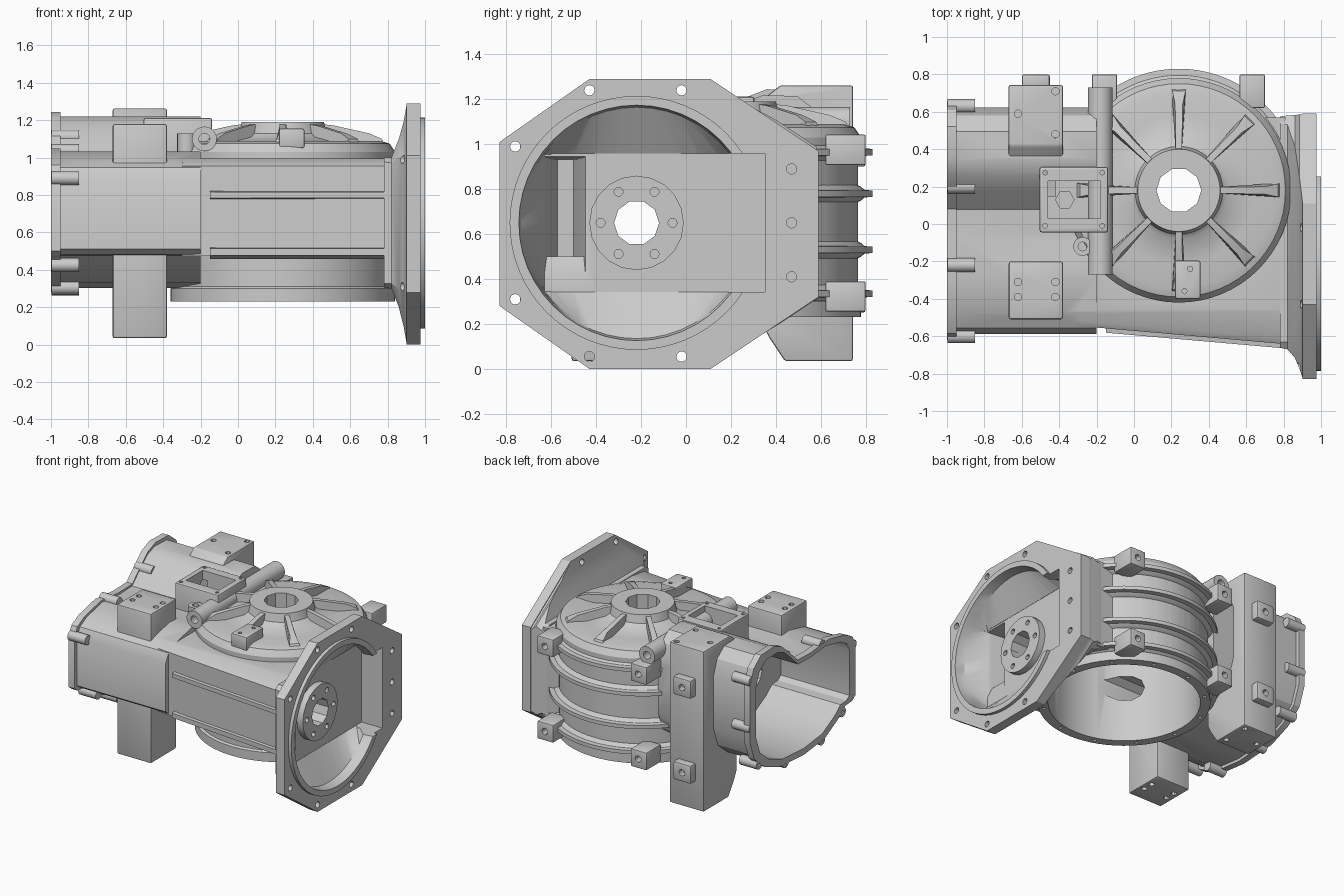
import bpy, bmesh, math
from mathutils import Vector

if "Cube" in bpy.data.objects:
    bpy.data.objects.remove(bpy.data.objects["Cube"])


def place(u, v, t, axis):
    return Vector({'X': (t, u, v), 'Y': (u, t, v), 'Z': (u, v, t)}[axis])


def ring(pts, t, axis='X'):
    return [place(u, v, t, axis) for u, v in pts]


def circle(cu, cv, r, n, start=0.0, sweep=2 * math.pi):
    return [(cu + r * math.cos(start + sweep * i / n), cv + r * math.sin(start + sweep * i / n)) for i in range(n)]


def rect(u0, u1, v0, v1):
    return [(u0, v0), (u1, v0), (u1, v1), (u0, v1)]


def loft(name, *stacks, bevel=0):
    """Each stack is a list of rings with equal counts, skinned and capped."""
    bm = bmesh.new()
    for rings in stacks:
        vs = [[bm.verts.new(p) for p in r] for r in rings]
        n = len(vs[0])
        for a, b in zip(vs, vs[1:]):
            for i in range(n):
                bm.faces.new((a[i], a[(i + 1) % n], b[(i + 1) % n], b[i]))
        bm.faces.new(vs[0][::-1])
        bm.faces.new(vs[-1])
    bmesh.ops.recalc_face_normals(bm, faces=bm.faces[:])
    if bevel:
        bmesh.ops.bevel(bm, geom=bm.edges[:], offset=bevel, segments=2, profile=0.5, affect='EDGES')
    me = bpy.data.meshes.new(name)
    bm.to_mesh(me)
    bm.free()
    ob = bpy.data.objects.new(name, me)
    bpy.context.collection.objects.link(ob)
    return ob


def prism(name, pts, a, b, axis='X', bevel=0):
    return loft(name, [ring(pts, a, axis), ring(pts, b, axis)], bevel=bevel)


def rods(name, centres, r, a, b, axis='X', n=12):
    return loft(name, *[[ring(circle(u, v, r, n), t, axis) for t in (a, b)] for u, v in centres])


def boxes(name, *bounds, bevel=0):
    return loft(name, *[[ring(rect(x0, x1, y0, y1), z, 'Z') for z in (z0, z1)]
                        for x0, x1, y0, y1, z0, z1 in bounds], bevel=bevel)


def boolean(ob, other, op='DIFFERENCE'):
    m = ob.modifiers.new('bool', 'BOOLEAN')
    m.object, m.operation, m.solver = other, op, 'EXACT'
    bpy.context.view_layer.objects.active = ob
    bpy.ops.object.modifier_apply(modifier=m.name)
    bpy.data.objects.remove(other)


CX, CY = 0.24, 0.18      # gear axis
SY, SZ = -0.22, 0.65     # input shaft axis

# round gear housing with domed top
dome = [(.6, .23), (.6, .3), (.585, .31), (.585, .98), (.6, .985), (.6, 1.03),
        (.57, 1.075), (.52, 1.09), (.4, 1.085), (.26, 1.11), (.235, 1.13), (.22, 1.19)]
casting = loft('main_casting', [ring(circle(CX, CY, r, 64), z, 'Z') for r, z in dome])

# hollow end: two-lobed outline in (y, z)
end = [(-.62, .5), (-.62, .89), (-.585, .96), (-.5, 1.005), (-.3, 1.05), (-.08, 1.03), (.08, 1.035), (.18, 1.13),
       (.27, 1.21), (.36, 1.245), (.52, 1.24), (.61, 1.17), (.655, 1.05), (.655, .62), (.6, .47), (.48, .37),
       (.3, .3), (0, .28), (-.25, .31), (-.42, .4), (-.5, .465), (-.58, .47)]


def end_scaled(f):
    return [(.02 + (y - .02) * f, .72 + (z - .72) * f) for y, z in end]


# octagonal sections of the bell
def octagon(y0, y1, z0, z1, t):
    a, b, c, d = .40 * t, .28 * t, .48 * t, .32 * t
    return [(y0 + a, z0), (y1 - c, z0), (y1, z0 + d), (y1, z1 - d),
            (y1 - c, z1), (y0 + a, z1), (y0, z1 - b), (y0, z0 + b)]


bell = [(.78, -.662, .575, .305, 1.0, .08), (.82, -.67, .58, .3, 1.0, .1), (.86, -.715, .583, .2, 1.1, .35),
        (.885, -.775, .585, .1, 1.19, .7), (.9, -.82, .588, .015, 1.275, .97),
        (.901, -.83, .59, 0, 1.29, 1), (.975, -.83, .59, 0, 1.29, 1)]


# tapered front wall of the shaft housing
def front(x):
    return -.56 - .1 * (x + .3) / 1.14


def wall(x):
    y = front(x) + .015
    return ring([(y, .475), (y, .955), (y + .03, .975), (-.46, .995), (.2, .995), (.2, .475)], x)


def front_rib(z, h):
    return [ring([(front(x) - .008, z - h), (front(x) - .008, z + h), (-.5, z + h + .02), (-.5, z - h - .02)], x)
            for x in (-.15, .83)]


rear_block = [(.44, .035), (.743, .035), (.743, 1.262), (.42, 1.262), (.34, 1.2), (.34, .2), (.37, .14)]
hoop = [(.58, -.04), (.6, -.03), (.615, -.017), (.65, -.014), (.65, .014), (.615, .017), (.6, .03), (.58, .04)]

solids = [
    prism('end_tube', end_scaled(.95), -.97, -.2),
    prism('end_flange', end, -1, -.95),
    loft('shaft_housing', [wall(-.3), wall(.84)]),
    loft('front_ribs', front_rib(.495, .018), front_rib(.8, .016)),
    boxes('corner', (.6, .81, .1, .57, .312, .99)),
    loft('bell', [ring(octagon(*s[1:]), s[0]) for s in bell]),
    rods('lip', [(SY, SZ)], .565, .96, 1.0, n=64),
    loft('hoops', *[[ring(circle(CX, CY, r, 48, 0, math.pi * 48 / 47), z + dz, 'Z') for r, dz in hoop]
                    for z in (.335, .53, .78, .965)]),
    prism('rear_mount', rear_block, -.67, -.38, bevel=.01),
    boxes('front_mount', (-.67, -.38, -.51, -.2, .035, .6), (-.67, -.38, -.51, -.2, .9, 1.18), bevel=.012),
    boxes('access_plate', (-.505, -.138, -.045, .305, .97, 1.212), bevel=.012),
]
for s in solids:
    boolean(casting, s, 'UNION')

# bell cavity changes from round to rectangular
rect_in = [(min(max(y, -.63), .31), min(max(z, .345), .955)) for y, z in circle(SY, SZ, .72, 48)]
cuts = [
    loft('gear_cavity', [ring(circle(CX, CY, r, 56), z, 'Z') for r, z in ((.53, .1), (.53, .95), (.25, 1.04))]),
    rods('gear_bore', [(CX, CY)], .12, .9, 1.3, 'Z', 10),
    prism('end_cavity', end_scaled(.885), -1.05, -.42),
    loft('bell_cavity', [ring(rect_in, .8), ring(circle(SY, SZ, .515, 48), .925), ring(circle(SY, SZ, .53, 48), 1.05)]),
    boxes('bell_pocket', (.8, 1.05, -.6, .352, .342, .958)),
    loft('side_pocket', [ring(rect(-.572, -.5, .5, .93), .45), ring(rect(-.62, -.455, .5, .94), .77),
                         ring(rect(-.64, -.44, .35, .95), .83)]),
    rods('shaft_bore', [(SY, SZ)], .1, -.6, .95, n=10),
    rods('bell_bolts', [(-.43, 1.24), (-.02, 1.24), (-.76, .99), (-.76, .31), (-.43, .055), (-.02, .055),
                        (.47, .41), (.47, .65), (.47, .89)], .023, .87, 1.05),
    rods('base_bolts', circle(CX, CY, .565, 12, .2), .014, .2, .28, 'Z', 8),
    boxes('access_opening', (-.46, -.18, .03, .23, 1.07, 1.3)),
    rods('hex_hole', [(-.37, .13)], .05, .98, 1.2, 'Z', 6),
    rods('plate_bolts', [(x, y) for x in (-.475, -.17) for y in (-.01, .275)], .013, 1.15, 1.3, 'Z', 8),
    rods('front_top_bolts', [(x, y) for x in (-.62, -.42) for y in (-.39, -.31)], .02, 1.1, 1.3, 'Z'),
    rods('front_base_bolts', [(x, y) for x in (-.62, -.42) for y in (-.39, -.31)], .02, 0, .1, 'Z'),
    rods('rear_top_bolts', [(-.62, .59), (-.42, .71), (-.42, .48)], .02, 1.18, 1.3, 'Z'),
    rods('rear_base_bolts', [(-.62, .59), (-.42, .7), (-.42, .5)], .02, 0, .12, 'Z'),
]
for c in cuts:
    boolean(casting, c)

# shaft seat inside the bell
seat = rods('shaft_seat', [(SY, SZ)], .21, .79, .85, n=20)
boolean(seat, rods('bore', [(SY, SZ)], .1, .7, .9, n=10))
boolean(seat, rods('bolts', circle(SY, SZ, .16, 6), .02, .81, .9))

# radial ribs on the dome, wider at the rim, and a drilled pad
ribs = []
prof = [(.2, 1.07, .017), (.2, 1.18, .017), (.27, 1.172, .017), (.46, 1.13, .02), (.53, 1.1, .035), (.55, 1.06, .04)]
for i in range(8):
    d = Vector((math.cos(i * math.pi / 4), math.sin(i * math.pi / 4), 0))
    side = Vector((-d.y, d.x, 0))
    ribs.append([[Vector((CX, CY, z)) + d * r + side * k * w for r, z, w in prof] for k in (-1, 1)])
loft('dome_ribs', *ribs)
pad = boxes('dome_pad', (.22, .355, -.4, -.195, 1.05, 1.155), bevel=.01)
boolean(pad, rods('pad_holes', [(.27, -.36), (.3, -.24)], .014, 1.1, 1.2, 'Z', 8))

# rear lugs and pads with drilled faces
lugs = boxes('rear_lugs', *[(x, x + .135, .62, .8, z, z + .135) for x in (-.225, .565) for z in (.255, .908)], bevel=.008)
boolean(lugs, rods('lug_holes', [(x, z) for x in (-.155, .635) for z in (.325, .975)], .025, .74, .85, 'Y'))
pads = boxes('rear_pads', *[(-.6, -.45, .72, .8, z, z + .14) for z in (.25, .9)], bevel=.012)
boolean(pads, rods('pad_holes', [(-.525, .32), (-.525, .97)], .025, .75, .85, 'Y'))

# bolt bosses around the hollow end
spots = [(.2, 1.11), (-.22, 1.035), (-.6, .89), (-.47, .425), (-.22, .305), (.22, .3), (.54, .41), (.63, .72), (.63, 1.08)]
bosses = rods('end_bosses', spots, .037, -.998, -.85, n=16)
boolean(bosses, prism('inside', end_scaled(.885), -1.05, -.6))
boolean(bosses, rods('boss_holes', spots, .014, -1.05, -.92, n=8))

# cross tube and small filler boss
tube = rods('cross_tube', [(-.18, 1.1)], .066, -.27, .73, 'Y', 24)
boolean(tube, rods('tube_bore', [(-.18, 1.1)], .03, -.4, .9, 'Y'))
filler = rods('filler_boss', [(-.275, -.12)], .05, .97, 1.13, 'Z', 20)
boolean(filler, rods('filler_hole', [(-.275, -.12)], .024, 1.06, 1.25, 'Z'))

# smooth shading with sharp edges kept
bpy.ops.object.select_all(action='DESELECT')
for ob in bpy.context.collection.objects:
    ob.select_set(True)
bpy.context.view_layer.objects.active = casting
bpy.ops.object.shade_smooth_by_angle(angle=math.radians(30))
